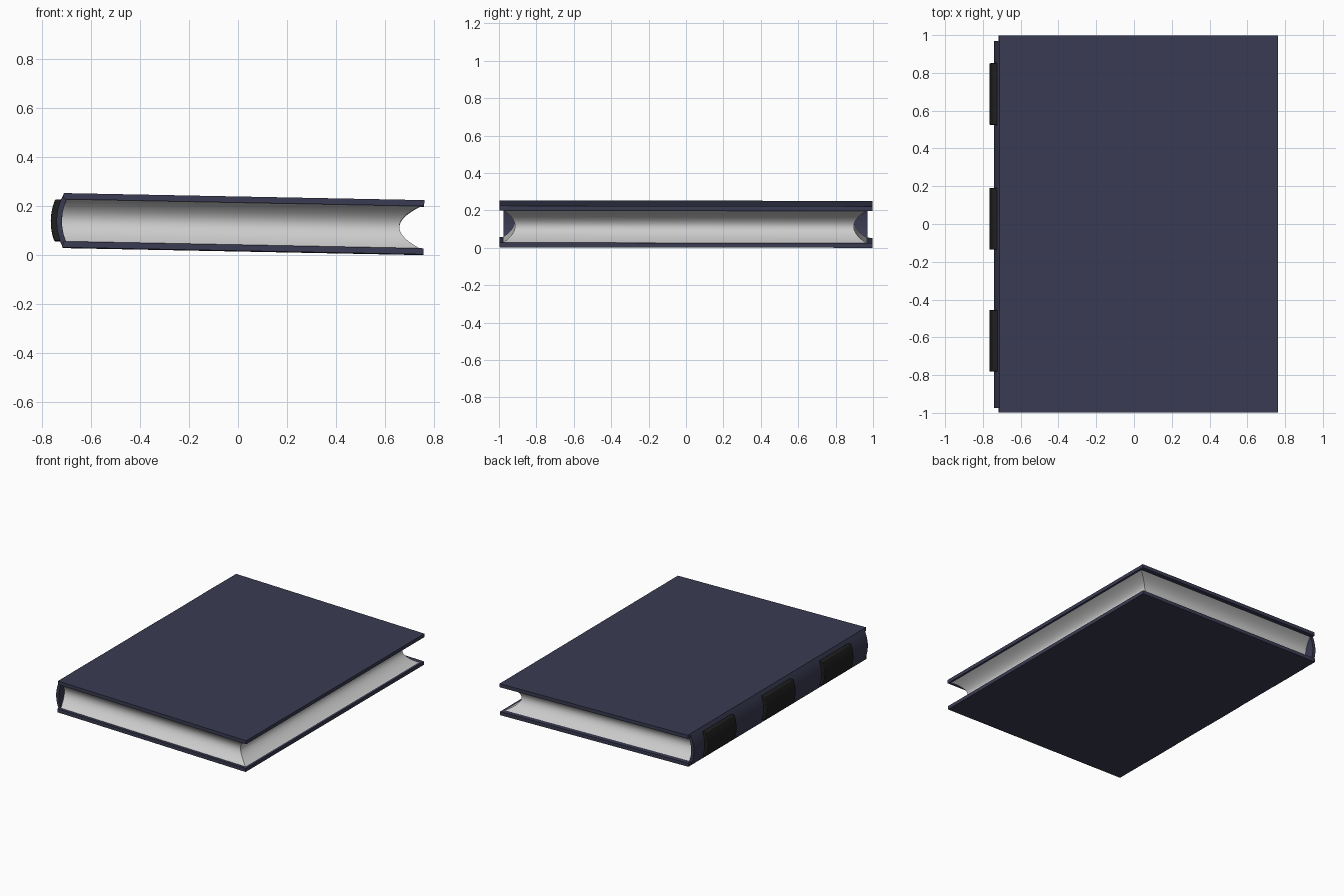
import bpy
import bmesh
from mathutils import Matrix

if "Cube" in bpy.data.objects:
    bpy.data.objects.remove(bpy.data.objects["Cube"])

# Whole book lies slightly tilted toward the fore edge
TILT = (Matrix.Translation((0, 0, 0.127))
        @ Matrix.Rotation(0.0195, 4, 'Y') @ Matrix.Rotation(-0.0015, 4, 'X'))


def material(name, color):
    m = bpy.data.materials.new(name)
    m.diffuse_color = (*color, 1)
    m.use_nodes = True
    m.node_tree.nodes["Principled BSDF"].inputs["Base Color"].default_value = m.diffuse_color
    return m


navy = material("navy_cloth", (0.042, 0.044, 0.085))
black = material("black_leather", (0.014, 0.014, 0.014))


def loft(name, rings, mat=None, smooth=False, bevel=0):
    """Skin a stack of equal-length closed rings and cap both ends."""
    bm = bmesh.new()
    vs = [[bm.verts.new(p) for p in r] for r in rings]
    n = len(rings[0])
    for a, b in zip(vs, vs[1:]):
        for i in range(n):
            j = (i + 1) % n
            bm.faces.new((a[i], a[j], b[j], b[i]))
    bm.faces.new(vs[0])
    bm.faces.new(vs[-1])
    bmesh.ops.recalc_face_normals(bm, faces=bm.faces[:])
    me = bpy.data.meshes.new(name)
    bm.to_mesh(me)
    bm.free()
    ob = bpy.data.objects.new(name, me)
    bpy.context.collection.objects.link(ob)
    ob.matrix_world = TILT
    if mat:
        me.materials.append(mat)
    if bevel:
        mod = ob.modifiers.new("soft_edges", 'BEVEL')
        mod.width = bevel
        mod.segments = 2
    if smooth:
        bpy.ops.object.select_all(action='DESELECT')
        ob.select_set(True)
        bpy.context.view_layer.objects.active = ob
        bpy.ops.object.shade_smooth_by_angle(angle=0.6)
    return ob


def rect(x0, x1, y0, y1, z):
    return [(x0, y0, z), (x1, y0, z), (x1, y1, z), (x0, y1, z)]


def spine_x(z):
    """Outer curve of the rounded spine."""
    return -0.715 - 0.027 * (1 - (z / 0.108) ** 2)


def curved_strip(name, half_h, outer, inner, y0, y1, mat, bevel=0):
    """Strip following the spine curve, offset outward and inward."""
    zs = [half_h * (i / 8 - 1) for i in range(17)]
    section = [(spine_x(z) - outer, z) for z in zs]
    section += [(spine_x(z) + inner, z) for z in reversed(zs)]
    return loft(name, [[(x, y, z) for x, z in section] for y in (y0, y1)],
                mat, True, bevel)


# Cover boards
for name, z0, z1 in (("top_cover", 0.086, 0.111), ("bottom_cover", -0.111, -0.086)):
    loft(name, [rect(-0.715, 0.76, -0.997, 0.997, z) for z in (z0, z1)], navy)

# Rounded spine and its three raised bands
curved_strip("spine", 0.108, 0, 0.022, -0.975, 0.97, navy)
for i, y in enumerate((-0.618, 0.028, 0.688)):
    curved_strip(f"spine_band_{i + 1}", 0.084, 0.024, 0.003,
                 y - 0.163, y + 0.163, black, 0.004)

# Page block with hollowed fore edge, head and tail
rings = []
for i in range(25):
    t = i / 12 - 1
    z = 0.0865 * t
    f = 1 - t * t
    rings.append(rect(spine_x(z) + 0.021, 0.745 - 0.085 * f,
                      -0.977 + 0.063 * f, 0.965 - 0.068 * f, z))
loft("pages", rings, None, True)
